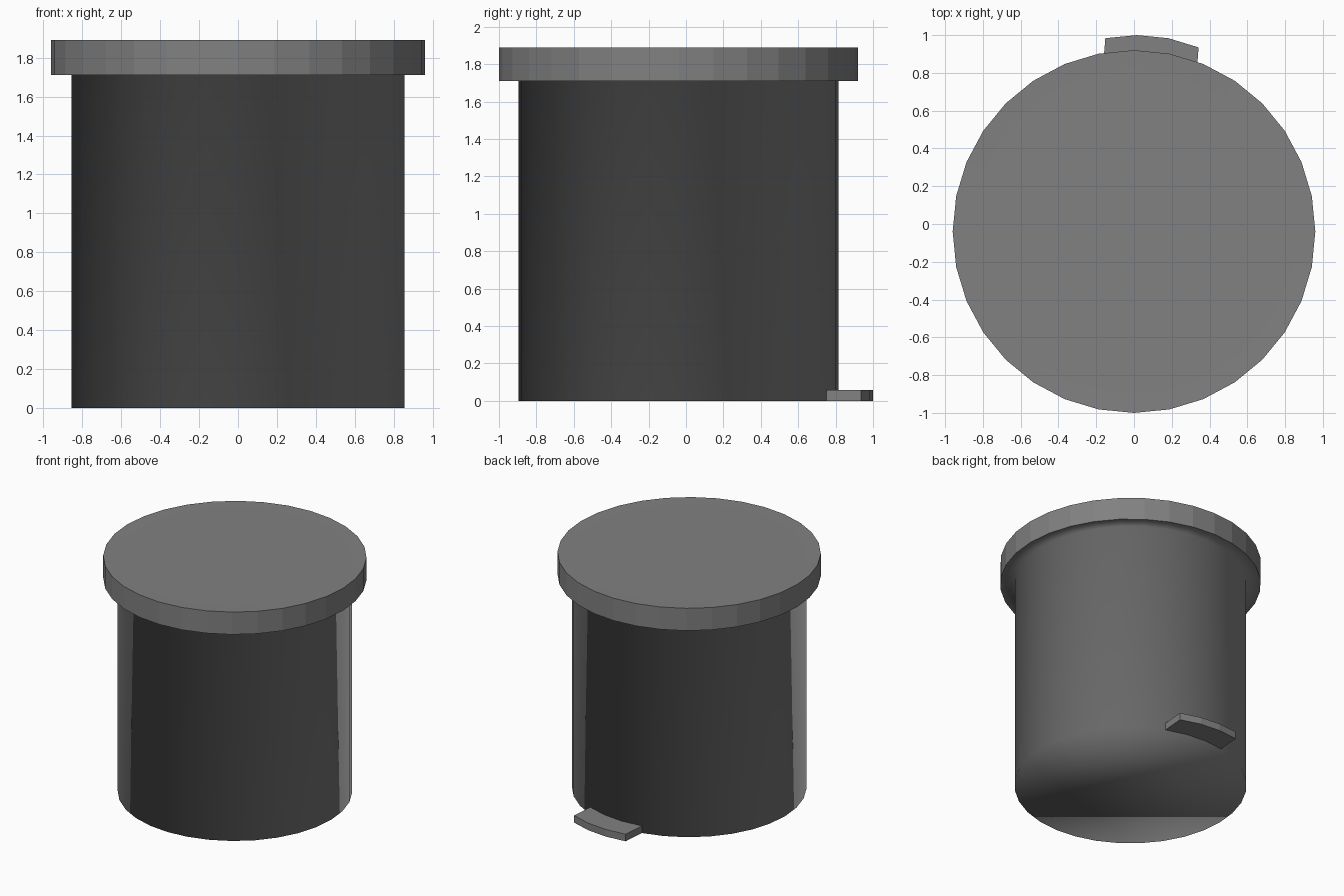
import bpy, bmesh
from math import sin, cos, tau

SIDES = 32
CENTRE_Y = -0.04
BODY_R, LID_R = 0.855, 0.96
LID_BOTTOM, LID_TOP = 1.71, 1.89

cube = bpy.data.objects.get("Cube")
if cube:
    bpy.data.objects.remove(cube, do_unlink=True)

grey = bpy.data.materials.new("mid_grey")
grey.use_nodes = True
colour = (0.22, 0.22, 0.22, 1)
grey.diffuse_color = colour
grey.node_tree.nodes["Principled BSDF"].inputs["Base Color"].default_value = colour


def ring_point(radius, step):
    """Point on a round part; step 0 is at the back, rising towards +x."""
    a = tau * step / SIDES
    return radius * sin(a), CENTRE_Y + radius * cos(a)


def finish(name, bm, smooth):
    bmesh.ops.recalc_face_normals(bm, faces=bm.faces)
    for f in bm.faces:
        f.smooth = smooth
    mesh = bpy.data.meshes.new(name)
    bm.to_mesh(mesh)
    bm.free()
    mesh.materials.append(grey)
    obj = bpy.data.objects.new(name, mesh)
    bpy.context.collection.objects.link(obj)
    return obj


def turned(name, profile, cap_first, cap_last, smooth):
    """Sweep a (radius, z) profile into a round part with optional caps."""
    bm = bmesh.new()
    rings = [[bm.verts.new((*ring_point(r, i), z)) for i in range(SIDES)]
             for r, z in profile]
    for lower, upper in zip(rings, rings[1:]):
        for i in range(SIDES):
            j = (i + 1) % SIDES
            bm.faces.new((lower[i], upper[i], upper[j], lower[j]))
    if cap_first:
        bm.faces.new(rings[0])
    if cap_last:
        bm.faces.new(rings[-1])
    obj = finish(name, bm, smooth)
    # Point every face outwards, also on the open shells
    first = obj.data.polygons[0]
    away = first.center.x * first.normal.x + (first.center.y - CENTRE_Y) * first.normal.y
    if away < 0:
        obj.data.flip_normals()
    return obj


# Bin body: floor, wall and the overhanging underside of the lid, softly shaded
turned("body", [(BODY_R, 0), (BODY_R, LID_BOTTOM), (LID_R, LID_BOTTOM)],
       True, False, True)

# Faceted lid with a barely sunken top panel
turned("lid", [(LID_R, LID_BOTTOM), (LID_R, LID_TOP),
               (BODY_R, LID_TOP - 0.002)], False, True, False)

# Foot pedal: three wall segments pulled out at the back
bm = bmesh.new()
inner = [ring_point(BODY_R, i) for i in range(-1, 3)]
outer = [(x + 0.015, y + 0.185) for x, y in inner]
base = bm.faces.new([bm.verts.new((x, y, 0)) for x, y in inner + outer[::-1]])
top = bmesh.ops.extrude_face_region(bm, geom=[base], use_keep_orig=True)
bmesh.ops.translate(bm, vec=(0, 0, 0.057),
                    verts=[v for v in top["geom"] if isinstance(v, bmesh.types.BMVert)])
finish("pedal", bm, False)
